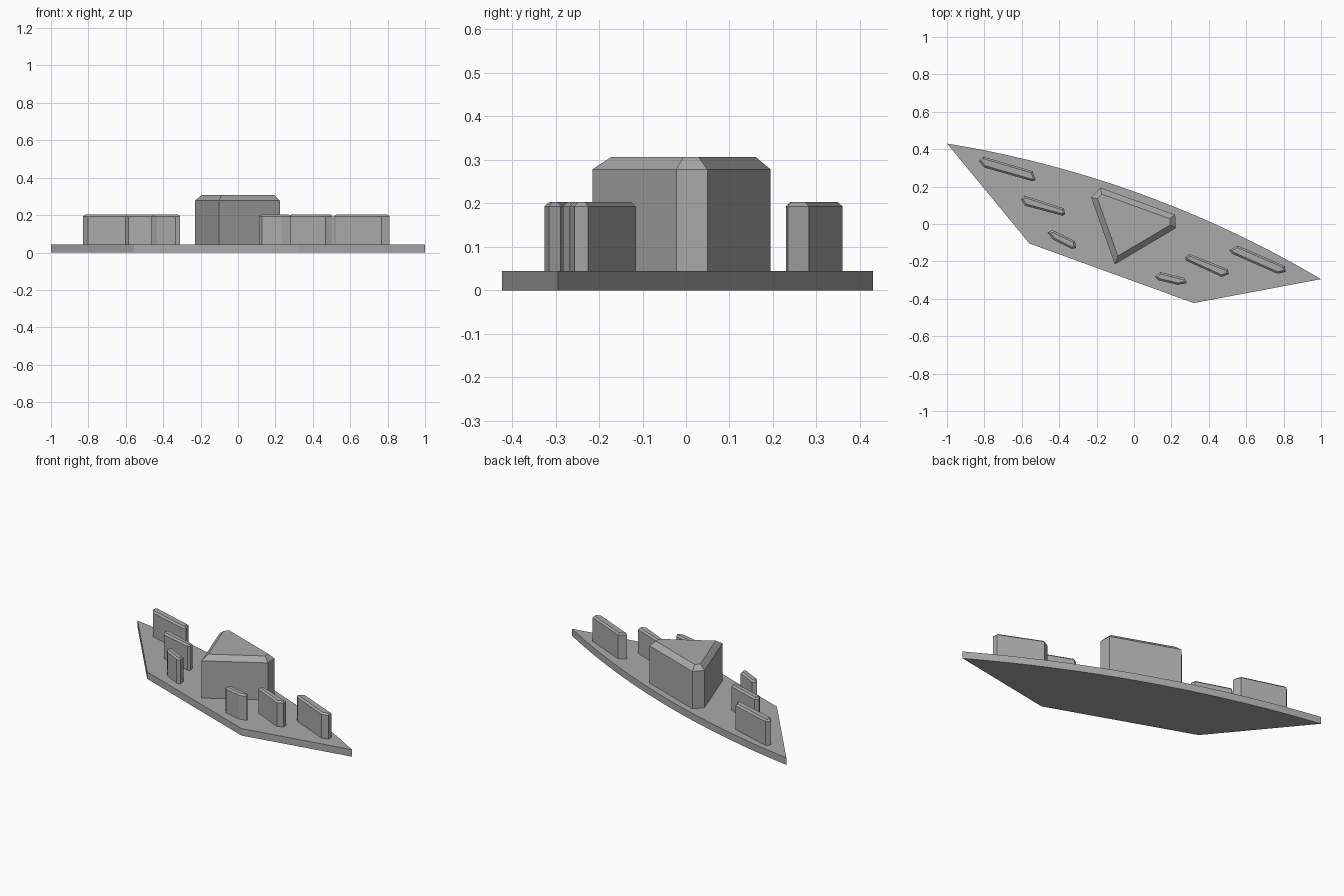
import bpy, bmesh, math
from mathutils import Matrix

cube = bpy.data.objects.get("Cube")
if cube:
    bpy.data.objects.remove(cube, do_unlink=True)

grey = bpy.data.materials.new("plain_grey")
grey.use_nodes = True
grey.diffuse_color = (0.4, 0.4, 0.4, 1)
grey.node_tree.nodes["Principled BSDF"].inputs["Base Color"].default_value = (0.4, 0.4, 0.4, 1)

# The whole symmetric layout is drawn straight, then turned into place
PLACE = Matrix.Translation((0, 0.0675, 0)) @ Matrix.Rotation(math.radians(-19.93), 4, "Z")
DECK = 0.044


def prism(name, outline, bottom, top, chamfer=0, rise=0):
    """Extrude an outline, with an optional chamfer around the top face."""
    bm = bmesh.new()
    face = bm.faces.new([bm.verts.new((x, y, bottom)) for x, y in outline])
    face.normal_update()
    if face.normal.z < 0:
        face.normal_flip()
    ext = bmesh.ops.extrude_face_region(bm, geom=[face], use_keep_orig=True)
    for v in ext["geom"]:
        if isinstance(v, bmesh.types.BMVert):
            v.co.z = top - rise
    cap = next(f for f in ext["geom"] if isinstance(f, bmesh.types.BMFace))
    bmesh.ops.recalc_face_normals(bm, faces=bm.faces)
    if chamfer:
        bmesh.ops.inset_region(bm, faces=[cap], thickness=chamfer, use_even_offset=True)
        for v in cap.verts:
            v.co.z = top
    bmesh.ops.recalc_face_normals(bm, faces=bm.faces)
    bm.transform(PLACE)
    mesh = bpy.data.meshes.new(name)
    bm.to_mesh(mesh)
    bm.free()
    mesh.materials.append(grey)
    obj = bpy.data.objects.new(name, mesh)
    bpy.context.collection.objects.link(obj)
    return obj


# Base plate: two slanted sides, a straight front and a bowed back edge
HALF, BOW, STEPS = 1.063, 0.10, 24
radius = (HALF ** 2 + BOW ** 2) / (2 * BOW)
sweep = math.asin(HALF / radius)
arc = []
for i in range(STEPS + 1):
    a = sweep * (1 - 2 * i / STEPS)
    arc.append((radius * math.sin(a), radius * math.cos(a) - radius + BOW))
prism("base_plate", [(-0.467, -0.352), (0.467, -0.352)] + arc, 0, DECK)

# Central triangular block with clipped back corners
prism("central_block",
      [(0, -0.301), (0.241, -0.008), (0.213, 0.058), (-0.213, 0.058), (-0.241, -0.008)],
      DECK, 0.307, 0.03, 0.029)

# Three slim blocks on each side, mirrored
slim_blocks = {
    "outer_block": [(0.55, -0.022), (0.583, 0.017), (0.858, 0.0),
                    (0.872, -0.028), (0.835, -0.052), (0.57, -0.034)],
    "middle_block": [(0.341, -0.138), (0.358, -0.113), (0.578, -0.12),
                     (0.59, -0.143), (0.56, -0.17), (0.35, -0.152)],
    "inner_block": [(0.224, -0.29), (0.243, -0.257), (0.375, -0.243),
                    (0.397, -0.263), (0.355, -0.289), (0.245, -0.302)],
}
for name, outline in slim_blocks.items():
    for side, s in (("left", 1), ("right", -1)):
        prism(f"{side}_{name}", [(s * x, y) for x, y in outline], DECK, 0.203, 0.01, 0.01)
